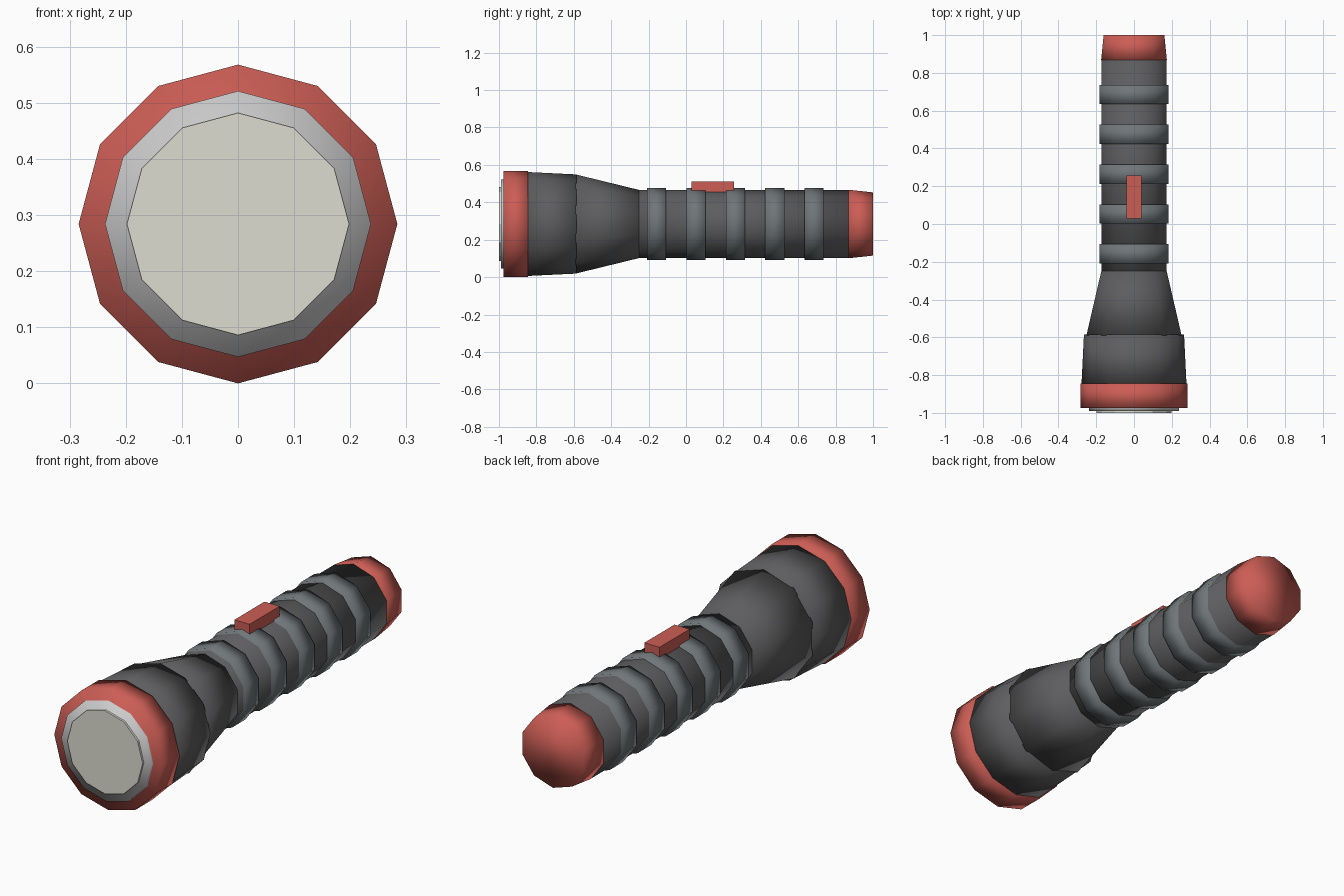
import bpy
import math

if "Cube" in bpy.data.objects:
    bpy.data.objects.remove(bpy.data.objects["Cube"])

CENTRE_Z = 0.284


def material(name, rgb):
    m = bpy.data.materials.new(name)
    m.diffuse_color = (*rgb, 1)
    m.use_nodes = True
    m.node_tree.nodes["Principled BSDF"].inputs["Base Color"].default_value = m.diffuse_color
    return m


RED = material("red", (0.60, 0.11, 0.09))
DARK = material("dark_grey", (0.11, 0.11, 0.115))
GRIP = material("grip_grey", (0.16, 0.18, 0.19))
METAL = material("metal", (0.55, 0.55, 0.55))
LENS = material("lens", (0.72, 0.72, 0.64))


def section(name, sides, y0, y1, r0, r1, mat, smooth=True):
    """Capped tapered tube along y, with one corner pointing straight up."""
    n = sides
    verts = []
    for y, r in ((y0, r0), (y1, r1)):
        for i in range(n):
            a = 2 * math.pi * i / n
            verts.append((r * math.sin(a), y, CENTRE_Z + r * math.cos(a)))
    faces = [(i, i + n, (i + 1) % n + n, (i + 1) % n) for i in range(n)]
    faces += [tuple(range(n)), tuple(reversed(range(n, 2 * n)))]
    mesh = bpy.data.meshes.new(name)
    mesh.from_pydata(verts, [], faces)
    for p in mesh.polygons:
        p.use_smooth = smooth
    mesh.materials.append(mat)
    obj = bpy.data.objects.new(name, mesh)
    bpy.context.collection.objects.link(obj)
    return obj


# Head: lens, reflector ring, bezel and housing
section("lens", 12, -1.0, -0.96, 0.198, 0.198, LENS, smooth=False)
section("reflector_ring", 12, -0.99, -0.94, 0.237, 0.237, METAL)
section("bezel", 12, -0.975, -0.845, 0.284, 0.284, RED)
section("head", 12, -0.85, -0.585, 0.278, 0.265, DARK)

# Neck, handle and tail cap
section("neck", 10, -0.59, -0.25, 0.265, 0.182, DARK)
section("handle", 10, -0.255, 0.87, 0.182, 0.182, DARK)
section("tail_cap", 10, 0.868, 1.0, 0.183, 0.169, RED)

# Raised grip bands
for i in range(5):
    y = -0.157 + 0.2105 * i
    section(f"grip_band_{i + 1}", 10, y - 0.051, y + 0.051, 0.192, 0.192, GRIP)

# Slide switch on top
bpy.ops.mesh.primitive_cube_add(size=1, location=(0, 0.143, 0.4825))
switch = bpy.context.object
switch.name = "switch"
switch.scale = (0.08, 0.226, 0.055)
bpy.ops.object.transform_apply(location=False, rotation=False, scale=True)
switch.data.materials.append(RED)
